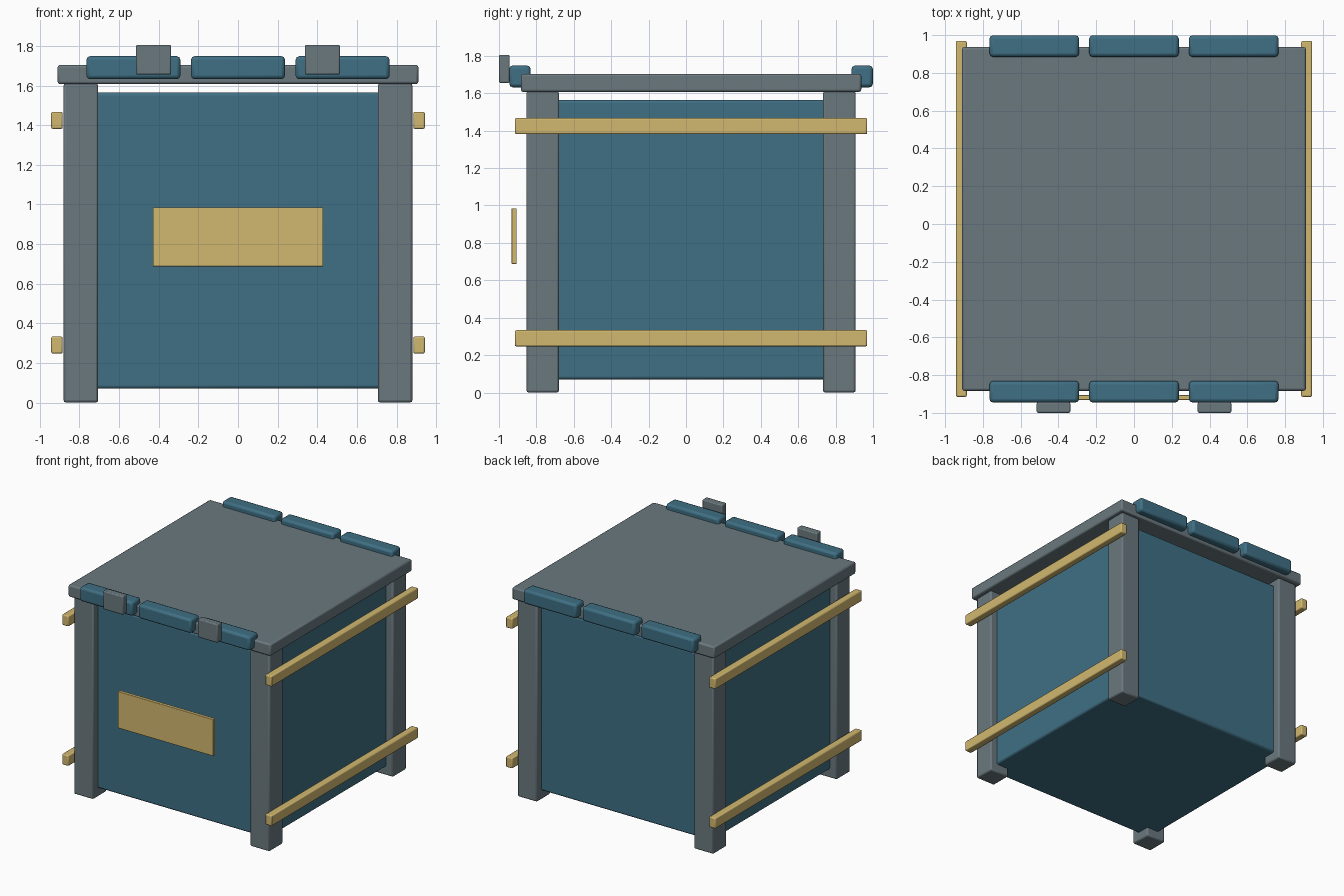
import bpy
import bmesh

if "Cube" in bpy.data.objects:
    bpy.data.objects.remove(bpy.data.objects["Cube"])


def material(name, rgb):
    m = bpy.data.materials.new(name)
    m.diffuse_color = (*rgb, 1.0)
    m.use_nodes = True
    m.node_tree.nodes["Principled BSDF"].inputs["Base Color"].default_value = m.diffuse_color
    return m


BLUE = material("blue_paint", (0.05, 0.16, 0.23))
TAN = material("tan_trim", (0.64, 0.48, 0.16))
GREY = material("grey_metal", (0.145, 0.19, 0.21))
CY = 0.027  # y centre of the container frame


def box(name, x, y, z, mat, bevel=0.012):
    """Bevelled box given its (min, max) range on each axis."""
    mesh = bpy.data.meshes.new(name)
    bm = bmesh.new()
    bmesh.ops.create_cube(bm, size=1.0)
    for v in bm.verts:
        v.co = [(a + b) / 2 + c * (b - a) for c, (a, b) in zip(v.co, (x, y, z))]
    bm.to_mesh(mesh)
    bm.free()
    ob = bpy.data.objects.new(name, mesh)
    bpy.context.collection.objects.link(ob)
    mesh.materials.append(mat)
    if bevel:
        mod = ob.modifiers.new("bevel", "BEVEL")
        mod.width = bevel
        mod.segments = 2
    return ob


def around(c, half):
    return (c - half, c + half)


# Main body and lid
box("crate_body", around(0, 0.82), around(CY, 0.82), (0.07, 1.565), BLUE, 0.015)
box("lid", around(0, 0.91), around(CY, 0.91), (1.607, 1.704), GREY)

for sx, side in ((-1, "left"), (1, "right")):
    # Corner posts
    for sy, end in ((-1, "front"), (1, "back")):
        box(f"{end}_{side}_post", around(sx * 0.793, 0.0875),
            around(CY + sy * 0.793, 0.0875), (0, 1.61), GREY)
    # Side rails
    for z, level in ((0.29, "lower"), (1.424, "upper")):
        box(f"{level}_{side}_rail", around(sx * 0.914, 0.029),
            around(CY, 0.942), around(z, 0.043), TAN, 0.008)
    # Front latches
    box(f"{side}_latch", around(sx * 0.426, 0.089), (-1.0, -0.943),
        (1.655, 1.805), GREY, 0.008)

# Edge blocks along the front and back of the lid
for sy, end in ((-1, "front"), (1, "back")):
    for i in (-1, 0, 1):
        box(f"{end}_edge_block_{i + 2}", around(i * 0.528, 0.237),
            around(CY + sy * 0.915, 0.057), around(1.69, 0.058), BLUE, 0.018)

# Blank label plate
box("label_plate", around(0, 0.43), (-0.932, -0.905), (0.687, 0.985), TAN, 0.003)

# Smooth the rounded edges, keep faces flat
bpy.ops.object.select_all(action="SELECT")
bpy.context.view_layer.objects.active = bpy.data.objects["crate_body"]
bpy.ops.object.shade_smooth_by_angle()
